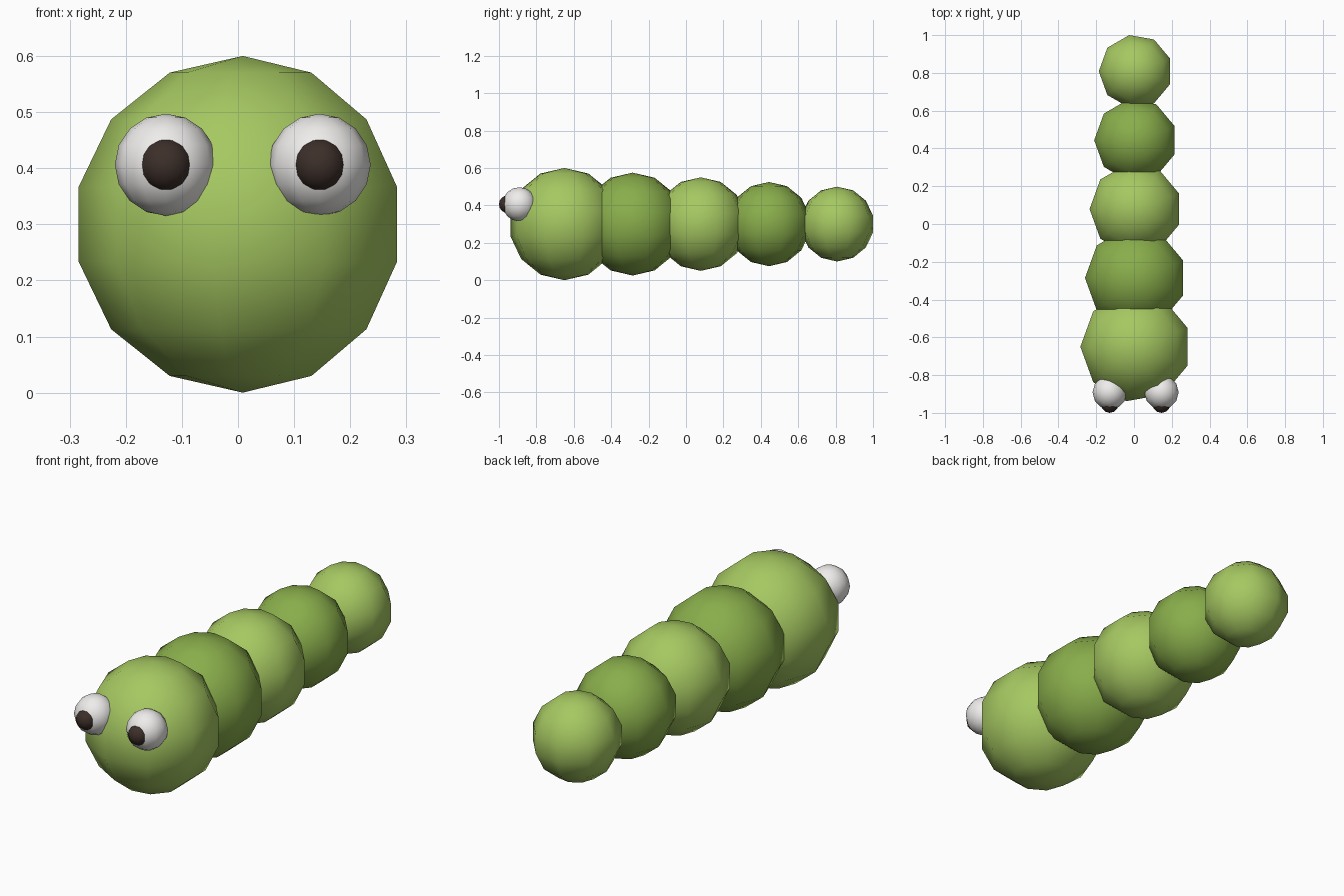
import bpy, bmesh
from math import pi, atan2, hypot
from mathutils import Matrix

if "Cube" in bpy.data.objects:
    bpy.data.objects.remove(bpy.data.objects["Cube"])


def material(name, rgb):
    m = bpy.data.materials.new(name)
    m.diffuse_color = (*rgb, 1)
    m.use_nodes = True
    m.node_tree.nodes["Principled BSDF"].inputs["Base Color"].default_value = m.diffuse_color
    return m


light_green = material("light_green", (0.38, 0.58, 0.12))
dark_green = material("dark_green", (0.25, 0.42, 0.07))
white = material("white", (0.86, 0.85, 0.83))
dark_brown = material("dark_brown", (0.045, 0.028, 0.022))


def ball(name, centre, radius, segments, rings, mat, facing):
    """Low-poly smooth ball with one column of vertices at angle 'facing'."""
    bm = bmesh.new()
    bmesh.ops.create_uvsphere(bm, u_segments=segments, v_segments=rings, radius=radius)
    v = next(v for v in bm.verts if hypot(v.co.x, v.co.y) > radius * 0.2)
    turn = facing - atan2(v.co.y, v.co.x)
    bm.transform(Matrix.Translation(centre) @ Matrix.Rotation(turn, 4, 'Z'))
    for f in bm.faces:
        f.smooth = True
    mesh = bpy.data.meshes.new(name)
    bm.to_mesh(mesh)
    bm.free()
    mesh.materials.append(mat)
    obj = bpy.data.objects.new(name, mesh)
    bpy.context.collection.objects.link(obj)
    return obj


MID = 0.0085  # odd-sided balls sit slightly off centre

# Head and tapering body segments in alternating greens
for i in range(5):
    name = "head" if i == 0 else f"body_segment_{i}"
    ball(name, (MID, -0.65 + 0.3645 * i, 0.3), 0.3 - 0.025 * i, 9, 7,
         dark_green if i % 2 else light_green, pi)

# Eyes with pupils on the front
for side, s in (("right", -1), ("left", 1)):
    x = MID + s * 0.137
    ball(f"{side}_eye", (x, -0.891, 0.406), 0.091, 12, 8, white, -pi / 2)
    ball(f"{side}_pupil", (x, -0.953, 0.406), 0.047, 12, 8, dark_brown, -pi / 2)
